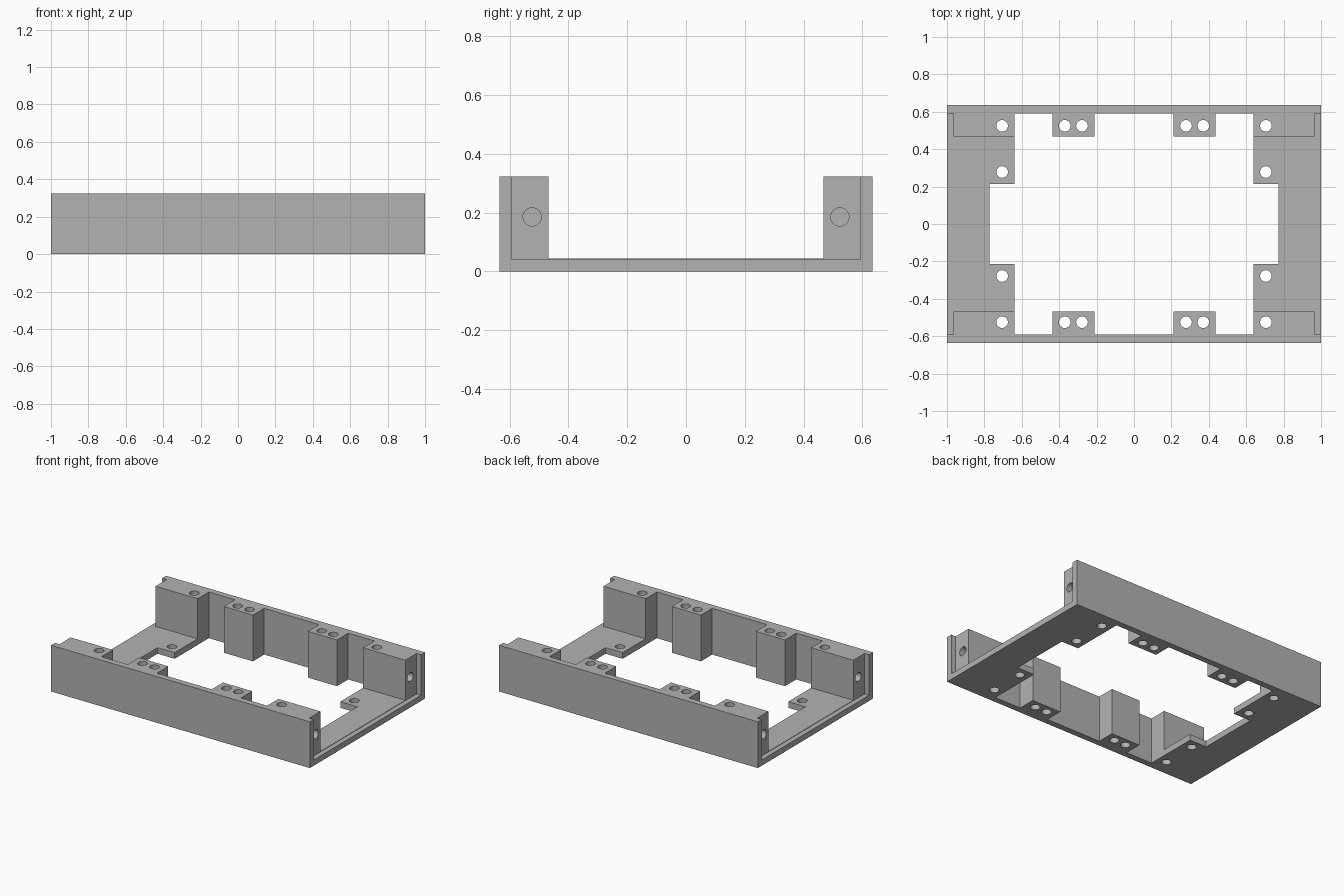
import bpy, bmesh
from mathutils import Matrix

default = bpy.data.objects.get("Cube")
if default:
    bpy.data.objects.remove(default)

grey = bpy.data.materials.new("plain grey")
grey.use_nodes = True
COLOUR = (0.45, 0.45, 0.45, 1)
grey.diffuse_color = COLOUR
grey.node_tree.nodes["Principled BSDF"].inputs["Base Color"].default_value = COLOUR

W, D, H = 1.0, 0.635, 0.323            # half width, half depth, height
WALL, BLOCK, END = 0.592, 0.468, 0.965  # wall face, block face, block end
FLOOR, LEDGE = 0.043, 0.040


def to_object(name, bm):
    bmesh.ops.recalc_face_normals(bm, faces=bm.faces)
    mesh = bpy.data.meshes.new(name)
    bm.to_mesh(mesh)
    bm.free()
    mesh.materials.append(grey)
    obj = bpy.data.objects.new(name, mesh)
    bpy.context.scene.collection.objects.link(obj)
    return obj


def prism(name, outline, z0, z1):
    bm = bmesh.new()
    face = bm.faces.new([bm.verts.new((x, y, z0)) for x, y in outline])
    top = bmesh.ops.extrude_face_region(bm, geom=[face])["geom"]
    bmesh.ops.translate(bm, vec=(0, 0, z1 - z0),
                        verts=[v for v in top if isinstance(v, bmesh.types.BMVert)])
    return to_object(name, bm)


def box(name, x0, x1, y, z0, z1):
    return prism(name, [(x0, -y), (x1, -y), (x1, y), (x0, y)], z0, z1)


def drill(name, centre, length, axis):
    bm = bmesh.new()
    turn = Matrix.Rotation(1.5707963, 4, "Y") if axis == "X" else Matrix()
    bmesh.ops.create_cone(bm, cap_ends=True, segments=32, radius1=0.031, radius2=0.031,
                          depth=length, matrix=Matrix.Translation(centre) @ turn)
    return to_object(name, bm)


frame = box("mounting_frame", -W, W, D, 0, H)

# Central opening: one quarter outline mirrored around both axes
quarter = [(0.772, 0.215), (0.64, 0.215), (0.64, WALL), (0.437, WALL),
           (0.437, BLOCK), (0.212, BLOCK), (0.212, WALL)]
half = quarter + [(-x, y) for x, y in reversed(quarter)]
opening = half + [(-x, -y) for x, y in half]
cutters = [prism("opening_cutter", opening, -0.1, H + 0.1)]

# Lengthwise channel between the block rows, and ledges at both ends
cutters.append(box("channel_cutter", -1.1, 1.1, BLOCK, FLOOR, H + 0.1))
for s in (-1, 1):
    cutters.append(box("ledge_cutter", min(s * END, s * 1.1), max(s * END, s * 1.1),
                       WALL, LEDGE, H + 0.2))

# Vertical through holes and blind holes in the block ends
for sx in (-1, 1):
    for sy in (-1, 1):
        for x, y in ((0.705, 0.525), (0.705, 0.278), (0.278, 0.525), (0.37, 0.525)):
            cutters.append(drill("hole_cutter", (sx * x, sy * y, H / 2), 1, "Z"))
        cutters.append(drill("end_hole_cutter", (sx * 0.93, sy * 0.523, 0.185), 0.3, "X"))

# Apply the cuts, then drop the cutters
for cutter in cutters:
    cutter.hide_render = True
    mod = frame.modifiers.new("cut", "BOOLEAN")
    mod.operation = "DIFFERENCE"
    mod.solver = "EXACT"
    mod.object = cutter
bpy.context.view_layer.update()
graph = bpy.context.evaluated_depsgraph_get()
frame_mesh = bpy.data.meshes.new_from_object(frame.evaluated_get(graph))
frame.modifiers.clear()
frame.data = frame_mesh
frame_mesh.name = "mounting_frame"
for cutter in cutters:
    bpy.data.objects.remove(cutter)

# Smooth hole walls, sharp everywhere else
bpy.ops.object.select_all(action="DESELECT")
frame.select_set(True)
bpy.context.view_layer.objects.active = frame
bpy.ops.object.shade_smooth_by_angle()
